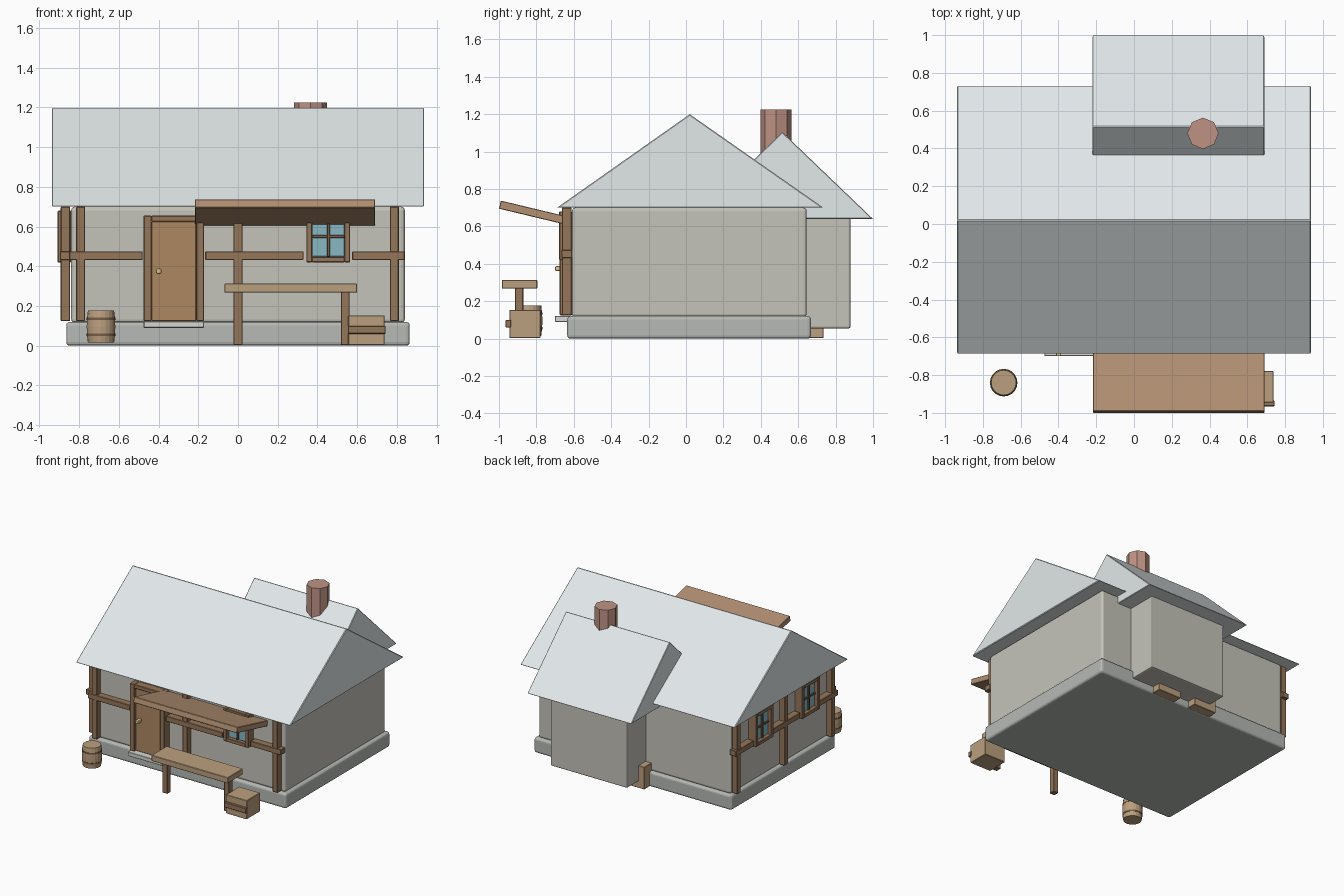
import bpy, math
from mathutils import Vector

if "Cube" in bpy.data.objects:
    bpy.data.objects.remove(bpy.data.objects["Cube"])


def mat(name, r, g, b):
    m = bpy.data.materials.new(name)
    m.diffuse_color = (r, g, b, 1)
    m.use_nodes = True
    m.node_tree.nodes["Principled BSDF"].inputs["Base Color"].default_value = m.diffuse_color
    return m


WALL = mat("plaster", .56, .55, .49)
STONE = mat("stone", .47, .49, .46)
ROOF = mat("roof_slate", .76, .81, .82)
TIMBER = mat("timber", .30, .18, .10)
DOOR = mat("door_wood", .42, .25, .12)
PLANK = mat("plank", .50, .35, .21)
DARK = mat("dark_wood", .18, .11, .07)
AWN = mat("awning_wood", .45, .28, .17)
BRICK = mat("brick", .52, .29, .23)
GLASS = mat("glass", .25, .48, .55)
BRASS = mat("brass", .75, .58, .25)
STEP = mat("pale_stone", .68, .69, .65)


def mesh(name, verts, faces, m, bevel=0.0, seg=1):
    me = bpy.data.meshes.new(name)
    me.from_pydata(verts, [], faces)
    me.materials.append(m)
    ob = bpy.data.objects.new(name, me)
    bpy.context.collection.objects.link(ob)
    if bevel:
        b = ob.modifiers.new("bevel", 'BEVEL')
        b.width, b.segments = bevel, seg
    return ob


def prism(name, profile, x0, x1, m, bevel=0.0, seg=1):
    """Extrude a (y, z) profile, counter-clockwise seen from +x, along x."""
    n = len(profile)
    verts = [(x, y, z) for x in (x0, x1) for y, z in profile]
    faces = [tuple(range(n))[::-1], tuple(range(n, 2 * n))]
    faces += [(i, (i + 1) % n, n + (i + 1) % n, n + i) for i in range(n)]
    return mesh(name, verts, faces, m, bevel, seg)


def box(name, x0, x1, y0, y1, z0, z1, m, bevel=0.003, seg=1):
    return prism(name, [(y0, z0), (y1, z0), (y1, z1), (y0, z1)], x0, x1, m, bevel, seg)


def wall_box(name, side, u0, u1, z0, z1, d0, d1, m):
    """Box on the front or left wall; u runs along the wall, d outward."""
    if side == "front":
        return box(name, u0, u1, -.61 - d1, -.61 - d0, z0, z1, m)
    return box(name, -.84 - d1, -.84 - d0, u0, u1, z0, z1, m)


def lathe(name, profile, cx, cy, n, m):
    """Closed solid of revolution from (radius, z) points, bottom to top."""
    verts, faces = [], []
    for r, z in profile:
        for i in range(n):
            a = 2 * math.pi * i / n
            verts.append((cx + r * math.cos(a), cy + r * math.sin(a), z))
    for k in range(len(profile) - 1):
        for i in range(n):
            j = (i + 1) % n
            faces.append((k * n + i, k * n + j, k * n + n + j, k * n + n + i))
    top = (len(profile) - 1) * n
    faces += [tuple(range(n))[::-1], tuple(range(top, top + n))]
    return mesh(name, verts, faces, m)


def window(name, side, c):
    z0, z1, w, t = .42, .68, .11, .028
    for s, a, b in (("left", c - w, c - w + t), ("right", c + w - t, c + w)):
        wall_box(f"{name}_frame_{s}", side, a, b, z0, z1, 0, .068, TIMBER)
    for s, a, b in (("sill", z0, z0 + t), ("head", z1 - t, z1)):
        wall_box(f"{name}_frame_{s}", side, c - w + t, c + w - t, a, b, 0, .068, TIMBER)
    wall_box(name + "_glass", side, c - w + t, c + w - t, z0 + t, z1 - t, 0, .04, GLASS)
    wall_box(name + "_mullion", side, c - .008, c + .008, z0 + t, z1 - t, .03, .052, DARK)
    wall_box(name + "_transom", side, c - w + t, c + w - t, .542, .558, .03, .05, DARK)


# Main house
box("foundation", -.865, .865, -.635, .668, 0, .12, STONE, .018, 3)
box("house_walls", -.84, .84, -.61, .645, .115, .70, WALL, .018, 3)
prism("main_roof", [(-.69, .70), (.735, .70), (.02, 1.20)], -.938, .938, ROOF, .005)

# Rear extension, its roof, supports and chimney
box("extension_walls", -.10, .57, .50, .88, .055, .70, WALL, .01, 2)
prism("extension_roof", [(.04, .64), (1.0, .64), (.515, 1.105)], -.22, .69, ROOF, .004)
for i, x in enumerate((-.05, .28)):
    box(f"extension_support_{i}", x - .1, x + .1, .62, .735, .003, .18, PLANK)
lathe("chimney", [(.083, .85), (.083, 1.225)], .365, .48, 8, BRICK)

# Timber framing
for i, x in enumerate((-.793, 0, .788)):
    wall_box(f"front_post_{i}", "front", x - .022, x + .022, .125, .70, .003, .053, TIMBER)
for i, (a, b) in enumerate(((-.85, -.48), (-.165, .33), (.575, .84))):
    wall_box(f"front_rail_{i}", "front", a, b, .432, .475, 0, .055, TIMBER)
for i, y in enumerate((-.57, .02, .61)):
    wall_box(f"left_post_{i}", "left", y - .022, y + .022, .125, .70, .005, .053, TIMBER)
for i, (a, b) in enumerate(((-.62, -.39), (-.15, .19), (.43, .655))):
    wall_box(f"left_rail_{i}", "left", a, b, .432, .475, 0, .057, TIMBER)

# Windows
window("front_window", "front", .455)
window("left_window_front", "left", -.27)
window("left_window_back", "left", .31)

# Door
wall_box("door_panel", "front", -.435, -.21, .125, .625, 0, .045, DOOR)
wall_box("door_jamb_left", "front", -.475, -.435, .125, .655, 0, .065, TIMBER)
wall_box("door_jamb_right", "front", -.21, -.172, .125, .655, 0, .065, TIMBER)
wall_box("door_lintel", "front", -.435, -.21, .625, .655, 0, .065, TIMBER)
box("door_step", -.475, -.172, -.70, -.62, .09, .122, STEP)
box("door_knob", -.412, -.386, -.70, -.65, .362, .388, BRASS, .006, 2)

# Sloping awning
prism("awning", [(-1.0, .695), (-.62, .604), (-.61, .647), (-.99, .738)], -.217, .69, AWN, .003)

# Bench
box("bench_seat", -.068, .60, -.985, -.795, .267, .313, PLANK)
for i, x in enumerate((0, .54)):
    box(f"bench_leg_{i}", x - .022, x + .022, -.915, -.87, .003, .27, TIMBER)

# Crate
box("crate", .555, .738, -.945, -.778, .004, .153, PLANK)
box("crate_band", .553, .743, -.965, -.935, .06, .10, TIMBER)

# Barrel
lathe("barrel", [(.066, .015), (.071, .055), (.072, .095), (.071, .135), (.066, .177)],
      -.69, -.84, 20, PLANK)
for i, z in enumerate((.055, .135)):
    lathe(f"barrel_hoop_{i}", [(.073, z - .006), (.073, z + .006)], -.69, -.84, 20, DARK)
